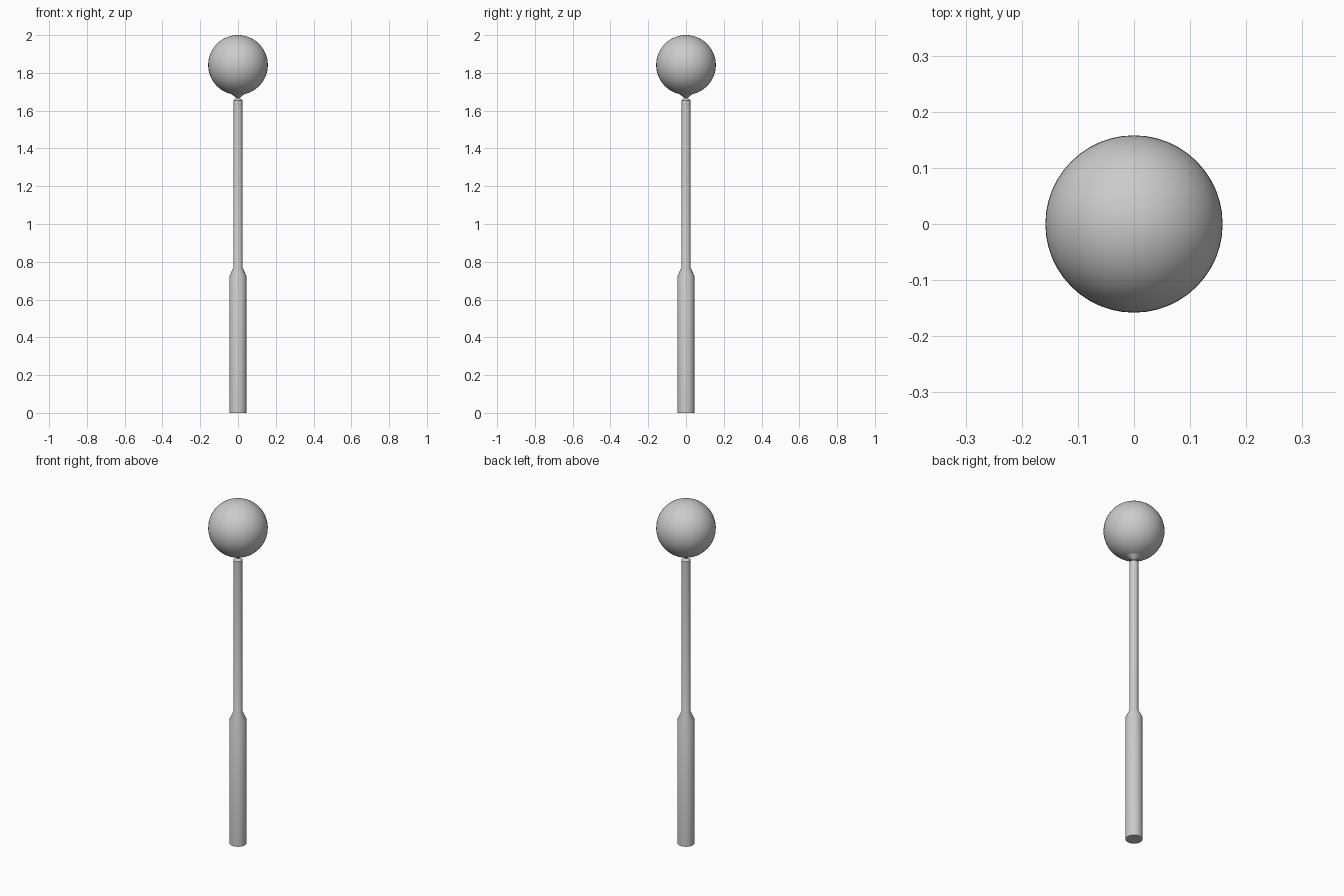
import bpy, bmesh, math

if "Cube" in bpy.data.objects:
    bpy.data.objects.remove(bpy.data.objects["Cube"])


def lathe(name, profile, sides=32):
    """Revolve (radius, z) points around z into a capped solid."""
    bm = bmesh.new()
    rings = []
    for r, z in profile:
        rings.append([bm.verts.new((r * math.cos(2 * math.pi * i / sides),
                                    r * math.sin(2 * math.pi * i / sides), z))
                      for i in range(sides)])
    for low, high in zip(rings, rings[1:]):
        for i in range(sides):
            j = (i + 1) % sides
            bm.faces.new((low[i], low[j], high[j], high[i]))
    bm.faces.new(rings[0][::-1])
    bm.faces.new(rings[-1])
    mesh = bpy.data.meshes.new(name)
    bm.to_mesh(mesh)
    bm.free()
    obj = bpy.data.objects.new(name, mesh)
    bpy.context.collection.objects.link(obj)
    smooth(obj)
    return obj


def smooth(obj):
    bpy.ops.object.select_all(action='DESELECT')
    obj.select_set(True)
    bpy.context.view_layer.objects.active = obj
    bpy.ops.object.shade_smooth_by_angle(angle=math.radians(25))


# Thick lower post, shoulder, slim upper post and pointed tip
lathe("lamp_post", [(0.045, 0), (0.045, 0.725), (0.024, 0.77),
                    (0.024, 1.655), (0.009, 1.668)])

# Flared cup that holds the globe
lathe("globe_holder", [(0.009, 1.668), (0.042, 1.692)])

# Round lamp globe
bpy.ops.mesh.primitive_uv_sphere_add(segments=48, ring_count=32, radius=0.158,
                                     location=(0, 0, 1.842))
globe = bpy.context.object
globe.name = "lamp_globe"
smooth(globe)
